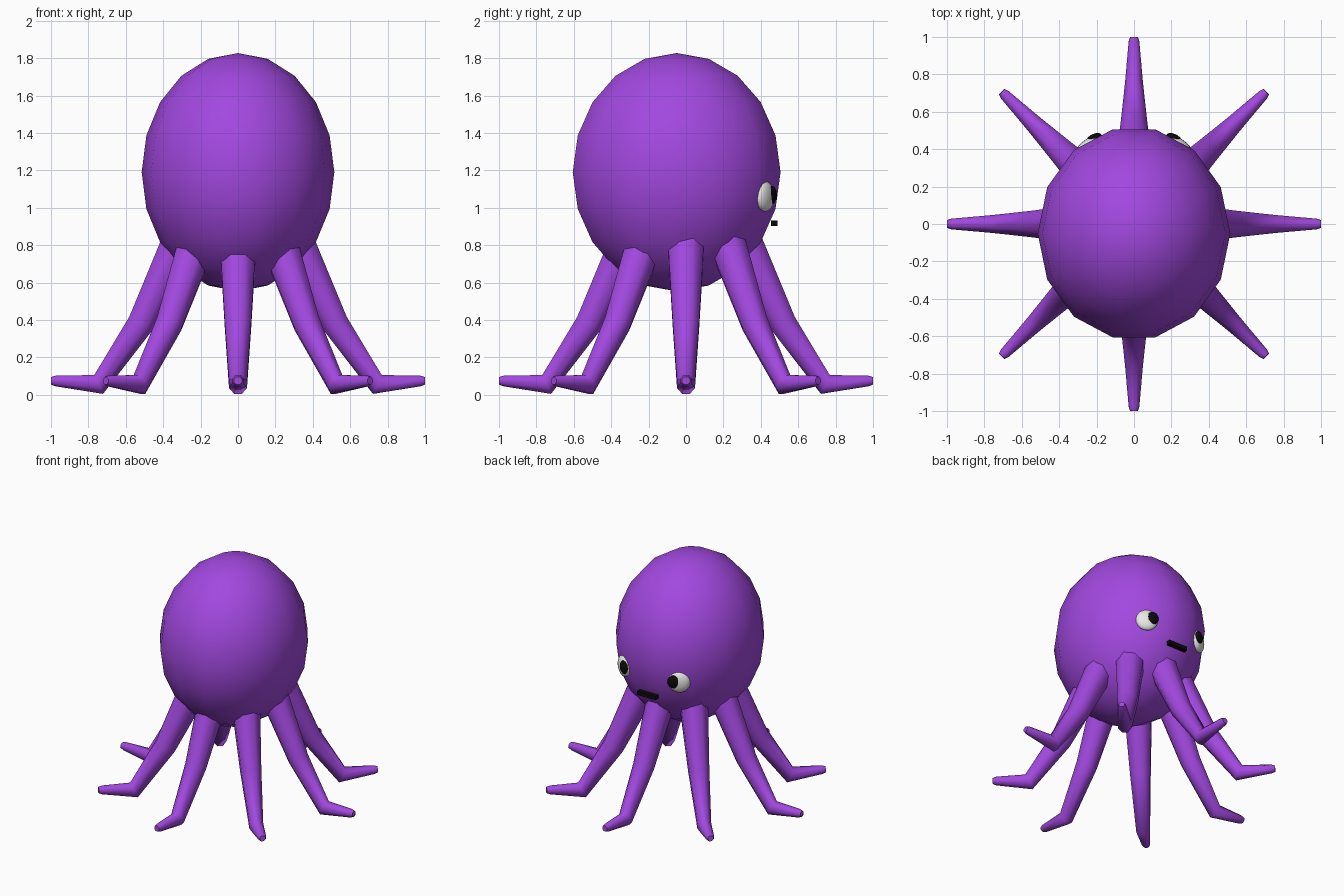
import bpy, bmesh
from math import sin, cos, pi, radians
from mathutils import Vector, Matrix

cube = bpy.data.objects.get("Cube")
if cube:
    bpy.data.objects.remove(cube)


def material(name, rgb, roughness=0.6):
    mat = bpy.data.materials.new(name)
    mat.use_nodes = True
    mat.diffuse_color = (*rgb, 1)
    bsdf = mat.node_tree.nodes["Principled BSDF"]
    bsdf.inputs["Base Color"].default_value = (*rgb, 1)
    bsdf.inputs["Roughness"].default_value = roughness
    return mat


purple = material("purple skin", (0.36, 0.065, 0.74))
white = material("eye white", (0.8, 0.8, 0.78))
black = material("black", (0.003, 0.003, 0.003))


def finish(name, bm, mat, smooth_angle=None):
    bmesh.ops.recalc_face_normals(bm, faces=bm.faces)
    mesh = bpy.data.meshes.new(name)
    bm.to_mesh(mesh)
    bm.free()
    mesh.materials.append(mat)
    obj = bpy.data.objects.new(name, mesh)
    bpy.context.collection.objects.link(obj)
    if smooth_angle:
        bpy.ops.object.select_all(action='DESELECT')
        obj.select_set(True)
        bpy.context.view_layer.objects.active = obj
        bpy.ops.object.shade_smooth_by_angle(angle=radians(smooth_angle))
    return obj


def ellipsoid(name, center, radii, mat, segments, rings, turn=0.0):
    bm = bmesh.new()
    bmesh.ops.create_uvsphere(bm, u_segments=segments, v_segments=rings, radius=1)
    # Put a vertex column on the x axis before stretching
    first = max(bm.verts, key=lambda v: v.co.x)
    if abs(first.co.y) > 0.01:
        bm.transform(Matrix.Rotation(pi / 2, 4, 'Z'))
    bm.transform(Matrix.Translation(center) @ Matrix.Rotation(turn, 4, 'Z')
                 @ Matrix.Diagonal((*radii, 1)))
    return finish(name, bm, mat, 60)


def tentacle(name, angle, path, sides=8):
    """Tapered tube along (distance, height, radius) points, mitred at bends."""
    bm = bmesh.new()
    out = Vector((cos(angle), sin(angle), 0))
    across = Vector((-sin(angle), cos(angle), 0))
    pts = [Vector(p[:2]) for p in path]
    rings = []
    for i, p in enumerate(pts):
        before = (p - pts[i - 1]).normalized() if i else (pts[1] - p).normalized()
        after = (pts[i + 1] - p).normalized() if i + 1 < len(pts) else before
        along = (before + after).normalized()
        normal = Vector((-along.y, along.x))
        r = path[i][2]
        stretch = r / along.dot(after)
        ring = []
        for k in range(sides):
            a = 2 * pi * (k + 0.5) / sides
            q = p + normal * (stretch * cos(a))
            ring.append(bm.verts.new(out * q.x + across * (r * sin(a))
                                     + Vector((0, 0, q.y))))
        rings.append(ring)
    for a, b in zip(rings, rings[1:]):
        for k in range(sides):
            n = (k + 1) % sides
            bm.faces.new((a[k], a[n], b[n], b[k]))
    bm.faces.new(rings[0])
    bm.faces.new(rings[-1])
    return finish(name, bm, purple, 50)


# Head
ellipsoid("head", Vector((0, -0.05, 1.19)), (0.515, 0.57, 0.637), purple, 14, 10)

# Eight tentacles with flat-lying feet
leg_path = [(0.29, 0.86, 0.108), (0.52, 0.38, 0.077), (0.745, 0.055, 0.052),
            (0.975, 0.074, 0.031), (1.0, 0.075, 0.022)]
for i in range(8):
    tentacle(f"tentacle_{i + 1}", i * pi / 4, leg_path)

# Eyes and pupils
for side, s in (("left", 1), ("right", -1)):
    ellipsoid(f"{side}_eye", Vector((s * 0.237, 0.423, 1.06)),
              (0.08, 0.036, 0.08), white, 16, 10, -s * radians(31))
    ellipsoid(f"{side}_pupil", Vector((s * 0.215, 0.457, 1.068)),
              (0.046, 0.024, 0.05), black, 12, 8, -s * radians(28))

# Mouth bar
bm = bmesh.new()
bmesh.ops.create_cube(bm, size=1)
bm.transform(Matrix.Translation((0, 0.472, 0.916)) @ Matrix.Diagonal((0.16, 0.034, 0.03, 1)))
finish("mouth", bm, black)
